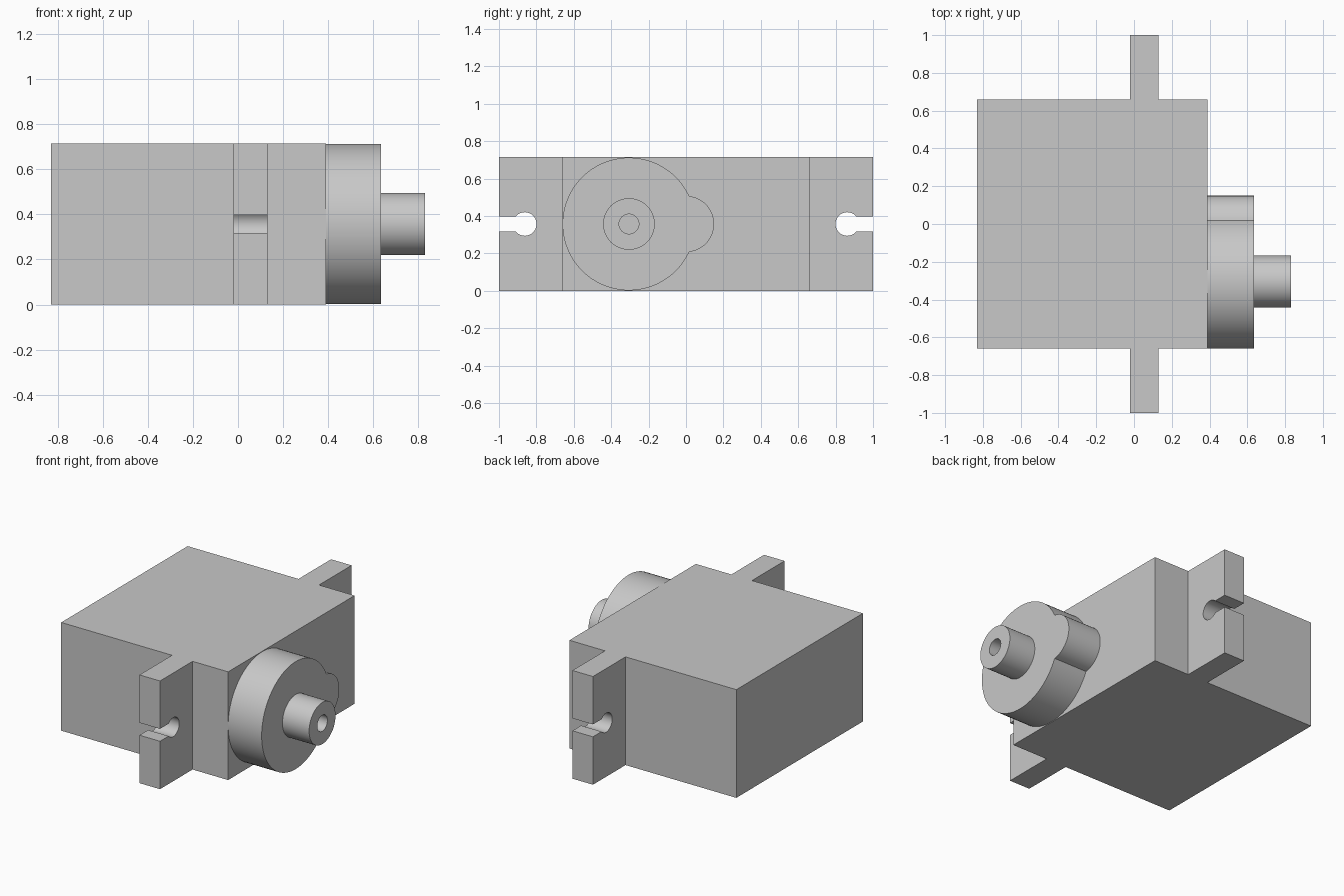
import bpy, bmesh
from math import sin, cos, pi, asin, acos, atan2, sqrt, radians

if "Cube" in bpy.data.objects:
    bpy.data.objects.remove(bpy.data.objects["Cube"])

GREY = (0.58, 0.58, 0.58, 1)
grey = bpy.data.materials.new("plain grey")
grey.use_nodes = True
grey.diffuse_color = GREY
grey.node_tree.nodes["Principled BSDF"].inputs["Base Color"].default_value = GREY

HEIGHT = 0.715
MID = HEIGHT / 2
HALF = 0.66          # half length of the body
AXIS = -0.305        # y of the output shaft


def finish(bm, name):
    bmesh.ops.remove_doubles(bm, verts=bm.verts, dist=1e-5)
    bmesh.ops.recalc_face_normals(bm, faces=bm.faces)
    mesh = bpy.data.meshes.new(name)
    bm.to_mesh(mesh)
    bm.free()
    mesh.materials.append(grey)
    obj = bpy.data.objects.new(name, mesh)
    bpy.context.collection.objects.link(obj)
    bpy.ops.object.select_all(action='DESELECT')
    obj.select_set(True)
    bpy.context.view_layer.objects.active = obj
    bpy.ops.object.shade_smooth_by_angle(angle=radians(30))
    return obj


def arc(y, r, start, end, steps):
    angles = [start + (end - start) * i / steps for i in range(steps + 1)]
    return [(y + r * cos(a), MID + r * sin(a)) for a in angles]


def extrude_x(name, outline, x0, x1):
    """Extrude a (y, z) outline from x0 to x1."""
    bm = bmesh.new()
    face = bm.faces.new([bm.verts.new((x0, y, z)) for y, z in outline])
    new = bmesh.ops.extrude_face_region(bm, geom=[face], use_keep_orig=True)["geom"]
    bmesh.ops.translate(bm, vec=(x1 - x0, 0, 0),
                        verts=[v for v in new if isinstance(v, bmesh.types.BMVert)])
    return finish(bm, name)


# Rectangular body
extrude_x("body", [(-HALF, 0), (HALF, 0), (HALF, HEIGHT), (-HALF, HEIGHT)], -0.83, 0.39)

# Mounting ears with keyhole slots open at the outer edge
SLOT, HOLE_R, HOLE_Y = 0.041, 0.063, 0.862
open_angle = asin(SLOT / HOLE_R)
keyhole = arc(HOLE_Y, HOLE_R, 2 * pi - open_angle, open_angle, 32)
ear = ([(HALF, 0), (1, 0), (1, MID - SLOT)] + keyhole
       + [(1, MID + SLOT), (1, HEIGHT), (HALF, HEIGHT)])
for name, side in (("front_mounting_ear", -1), ("back_mounting_ear", 1)):
    extrude_x(name, [(side * y, z) for y, z in ear], -0.02, 0.13)

# Gear housing: a large disc merged with a small one
BIG, SMALL = 0.355, 0.15
gap = -AXIS
chord = (gap ** 2 + BIG ** 2 - SMALL ** 2) / (2 * gap)
big_angle = acos(chord / BIG)
small_angle = atan2(sqrt(BIG ** 2 - chord ** 2), chord - gap)
housing = (arc(AXIS, BIG, big_angle, 2 * pi - big_angle, 72)
           + arc(0, SMALL, -small_angle, small_angle, 32)[1:-1])
extrude_x("gear_housing", housing, 0.39, 0.635)

# Output shaft with a screw hole, turned about the x direction
bm = bmesh.new()
profile = [(0.635, 0), (0.635, 0.138), (0.83, 0.138), (0.83, 0.053), (0.64, 0.053), (0.64, 0)]
verts = [bm.verts.new((x, AXIS, MID + r)) for x, r in profile]
edges = [bm.edges.new(pair) for pair in zip(verts, verts[1:])]
bmesh.ops.spin(bm, geom=verts + edges, cent=(0, AXIS, MID), axis=(1, 0, 0),
               angle=2 * pi, steps=48, use_merge=True)
finish(bm, "output_shaft")
